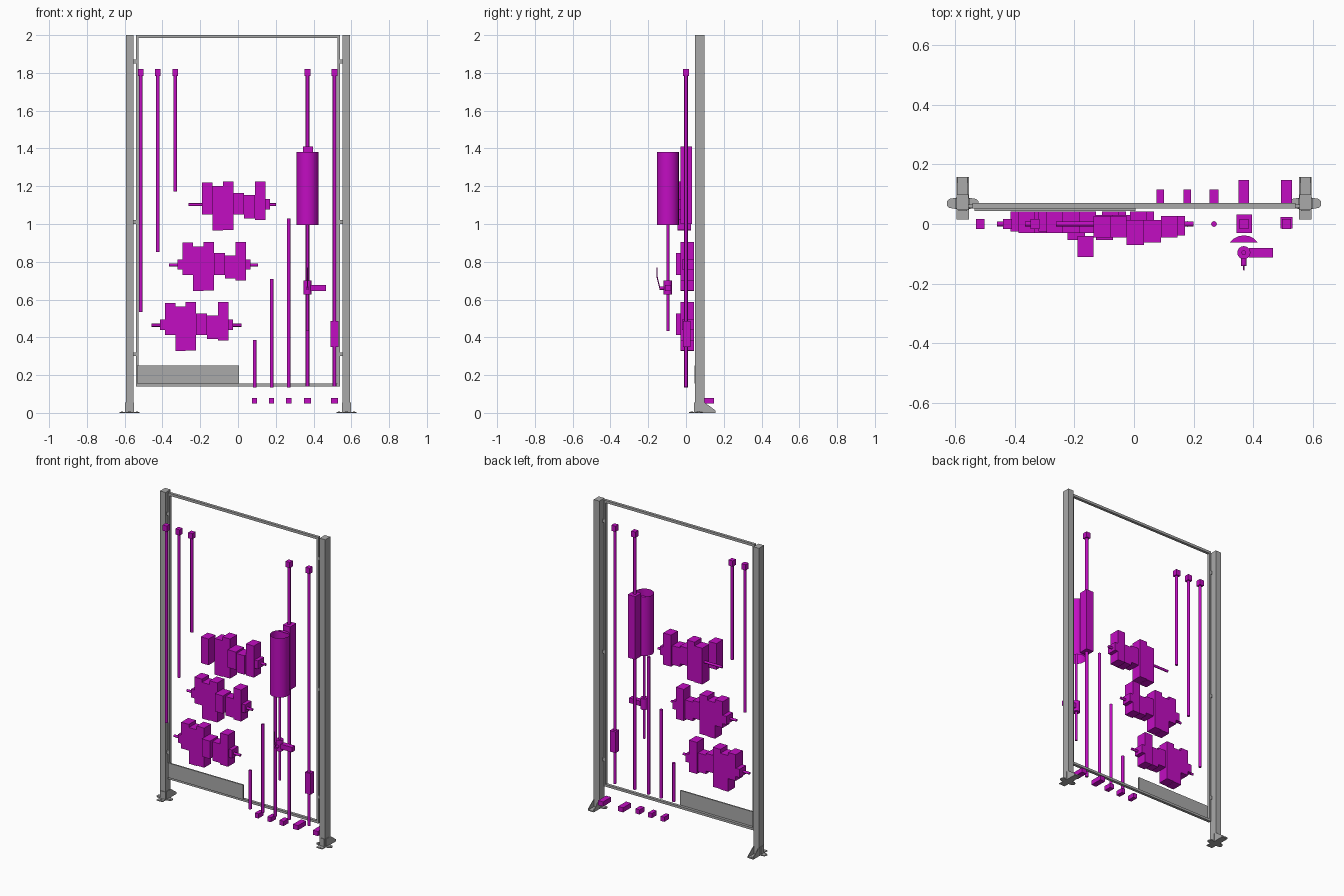
import bpy, bmesh, math
from mathutils import Vector

cube = bpy.data.objects.get("Cube")
if cube:
    bpy.data.objects.remove(cube, do_unlink=True)


def material(name, rgb):
    m = bpy.data.materials.new(name)
    m.use_nodes = True
    m.diffuse_color = (*rgb, 1)
    m.node_tree.nodes["Principled BSDF"].inputs["Base Color"].default_value = (*rgb, 1)
    return m


GREY = material("steel grey", (0.40, 0.40, 0.40))
MAGENTA = material("magenta", (0.54, 0.004, 0.54))


def finish(name, bm, mat, smooth=False):
    bmesh.ops.recalc_face_normals(bm, faces=bm.faces)
    me = bpy.data.meshes.new(name)
    bm.to_mesh(me)
    bm.free()
    me.materials.append(mat)
    ob = bpy.data.objects.new(name, me)
    bpy.context.collection.objects.link(ob)
    if smooth:
        bpy.ops.object.select_all(action='DESELECT')
        ob.select_set(True)
        bpy.context.view_layer.objects.active = ob
        bpy.ops.object.shade_smooth_by_angle(angle=math.radians(40))
    return ob


def add_box(bm, x0, x1, y0, y1, z0, z1):
    vs = bmesh.ops.create_cube(bm, size=1)["verts"]
    bmesh.ops.scale(bm, vec=(x1 - x0, y1 - y0, z1 - z0), verts=vs)
    bmesh.ops.translate(bm, vec=((x0 + x1) / 2, (y0 + y1) / 2, (z0 + z1) / 2), verts=vs)


def box(name, mat, *dims):
    bm = bmesh.new()
    add_box(bm, *dims)
    return finish(name, bm, mat)


def cylinder(name, mat, a, b, r, sides=12, caps=True):
    bm = bmesh.new()
    a, b = Vector(a), Vector(b)
    vs = bmesh.ops.create_cone(bm, segments=sides, radius1=r, radius2=r,
                               depth=(b - a).length, cap_ends=caps)["verts"]
    bmesh.ops.rotate(bm, verts=vs, cent=(0, 0, 0),
                     matrix=Vector((0, 0, 1)).rotation_difference(b - a).to_matrix())
    bmesh.ops.translate(bm, verts=vs, vec=(a + b) / 2)
    return finish(name, bm, mat, True)


def prism(bm, pts, lo, hi, place):
    """Extrude a flat outline between lo and hi; place maps (u, v, w) to a point."""
    f = bm.faces.new([bm.verts.new(place(u, v, lo)) for u, v in pts])
    new = bmesh.ops.extrude_face_region(bm, geom=[f])["geom"]
    shift = Vector(place(0, 0, hi)) - Vector(place(0, 0, lo))
    bmesh.ops.translate(bm, verts=[g for g in new if isinstance(g, bmesh.types.BMVert)], vec=shift)


# Posts with cross-shaped feet and triangular rear brackets
for side, cx in (("right", -0.574), ("left", 0.574)):
    box(side + "_post", GREY, cx - 0.02, cx + 0.02, 0.047, 0.099, 0.004, 2.0)
    foot = bmesh.new()
    add_box(foot, cx - 0.021, cx + 0.021, 0.015, 0.157, 0, 0.006)
    tab = [(0.021, 0.05), (0.045, 0.054), (0.053, 0.061), (0.053, 0.076), (0.045, 0.084), (0.021, 0.088)]
    for s in (-1, 1):
        prism(foot, [(cx + s * u, v) for u, v in tab], 0, 0.006, lambda u, v, w: (u, v, w))
        edge = cx + s * 0.019
        prism(foot, [(0.099, 0.005), (0.157, 0.005), (0.157, 0.012), (0.099, 0.055)],
              edge - 0.002, edge + 0.002, lambda u, v, w: (w, u, v))
        add_box(foot, cx + s * 0.022 - 0.002, cx + s * 0.022 + 0.002, 0.052, 0.086, 0, 0.055)
    add_box(foot, cx - 0.014, cx + 0.014, 0.043, 0.047, 0, 0.055)
    finish(side + "_foot", foot, GREY)
    # Bolt heads on the four tabs
    for i, (bx, by) in enumerate([(cx, 0.03), (cx, 0.143), (cx - 0.04, 0.068), (cx + 0.04, 0.068)]):
        cylinder(f"{side}_foot_bolt_{i}", GREY, (bx, by, 0.004), (bx, by, 0.008), 0.006, 10)

# Slim rectangular frame between the posts
FX, FY0, FY1 = 0.541, 0.052, 0.070
box("frame_top", GREY, -FX, FX, FY0, FY1, 1.984, 2.0)
box("frame_bottom", GREY, -FX, FX, FY0, FY1, 0.14, 0.155)
for s, n in ((-1, "right"), (1, "left")):
    box("frame_" + n, GREY, s * 0.5345 - 0.0065, s * 0.5345 + 0.0065, FY0, FY1, 0.14, 2.0)
    for z in (0.3, 1.0, 1.85):
        box(f"frame_mount_{n}_{z}", GREY, s * 0.5475 - 0.008, s * 0.5475 + 0.008, 0.056, 0.066, z, z + 0.02)
box("kick_panel", GREY, -0.535, 0.005, 0.044, 0.053, 0.155, 0.25)

# Hanging rods with square heads
for i, (x, z0) in enumerate([(-0.515, 0.535), (-0.424, 0.853), (-0.332, 1.171), (0.368, 0.14), (0.511, 0.14)]):
    cylinder(f"hanging_rod_{i}", MAGENTA, (x, 0, z0), (x, 0, 1.79), 0.0095)
    box(f"rod_head_{i}", MAGENTA, x - 0.015, x + 0.015, -0.016, 0.016, 1.783, 1.82)

# Short standing rods
for i, (x, z1) in enumerate([(0.088, 0.387), (0.178, 0.71), (0.268, 1.028)]):
    cylinder(f"standing_rod_{i}", MAGENTA, (x, 0, 0.135), (x, 0, z1), 0.0095)

# Small blocks below the frame
for i, (x, w, y1) in enumerate([(0.088, 0.013, 0.115), (0.178, 0.013, 0.115), (0.268, 0.015, 0.115),
                                (0.368, 0.018, 0.147), (0.511, 0.018, 0.147)]):
    box(f"floor_block_{i}", MAGENTA, x - w, x + w, 0.065, y1, 0.05, 0.08)

# Three lock bodies: (x0, x1, y0, y1, z0, z1) about the first body's place
BLOCKS = [(-0.217, -0.19, -0.025, 0.042, 1.078, 1.132),
          (-0.19, -0.135, -0.03, 0.042, 1.05, 1.22),
          (-0.135, -0.08, -0.03, 0.042, 0.965, 1.2),
          (-0.08, -0.025, -0.03, 0.042, 0.968, 1.225),
          (-0.025, 0.033, -0.054, 0.03, 1.05, 1.165),
          (0.033, 0.09, -0.03, 0.03, 1.03, 1.153),
          (0.09, 0.146, -0.03, 0.042, 1.02, 1.225),
          (0.146, 0.17, -0.022, 0.042, 1.078, 1.132)]
for n, (dx, dz, dy) in enumerate([(0, 0, -0.016), (-0.103, -0.319, 0), (-0.197, -0.638, 0)]):
    bm = bmesh.new()
    for k, (x0, x1, y0, y1, z0, z1) in enumerate(BLOCKS):
        if n == 0 and k == 0:
            continue
        if n == 0 and k == 1:      # first block of the top body stands forward
            y0, y1 = -0.094, -0.024
        if n == 0 and k == 5:
            y0 = -0.046
        add_box(bm, x0 + dx, x1 + dx, y0 + dy, y1 + dy, z0 + dz, z1 + dz)
    finish(f"lock_body_{n}", bm, MAGENTA)
    z = 1.102 + dz
    cylinder(f"lock_shaft_right_{n}", MAGENTA, (-0.262 + dx, 0, z), (-0.13 + dx, 0, z), 0.008)
    cylinder(f"lock_shaft_left_{n}", MAGENTA, (0.14 + dx, 0, z), (0.2 + dx + 0.008 * n, 0, z), 0.008)

# Box on the long rod, and the sleeve on the end rod
box("rod_box", MAGENTA, 0.343, 0.396, -0.03, 0.032, 1.0, 1.41)
box("rod_sleeve", MAGENTA, 0.491, 0.531, -0.015, 0.023, 0.35, 0.487)

# Open cylinder shell with a partial cap at the back
CX, CY, R = 0.368, -0.096, 0.058
cylinder("cylinder_shell", MAGENTA, (CX, CY, 0.995), (CX, CY, 1.38), R, 20, False)
cap = bmesh.new()
cap.faces.new([cap.verts.new((CX + R * math.cos(a), CY + R * math.sin(a), 1.38))
               for a in (math.radians(36 + 18 * i) for i in range(7))])
finish("cylinder_cap", cap, MAGENTA)

# Piston rod with clamp, side arm and thin lever
cylinder("piston_rod", MAGENTA, (CX, CY, 0.434), (CX, CY, 1.1), 0.008)
cylinder("clamp", MAGENTA, (CX, CY, 0.628), (CX, CY, 0.7), 0.022, 16)
box("clamp_arm", MAGENTA, 0.385, 0.466, -0.112, -0.08, 0.645, 0.677)
cylinder("clamp_knob", MAGENTA, (CX, -0.112, 0.66), (CX, -0.14, 0.66), 0.009)
lever = [(-0.138, 0.66), (-0.146, 0.69), (-0.153, 0.72), (-0.153, 0.77)]
for i in range(3):
    cylinder(f"lever_{i}", MAGENTA, (CX, *lever[i]), (CX, *lever[i + 1]), 0.003, 6)
